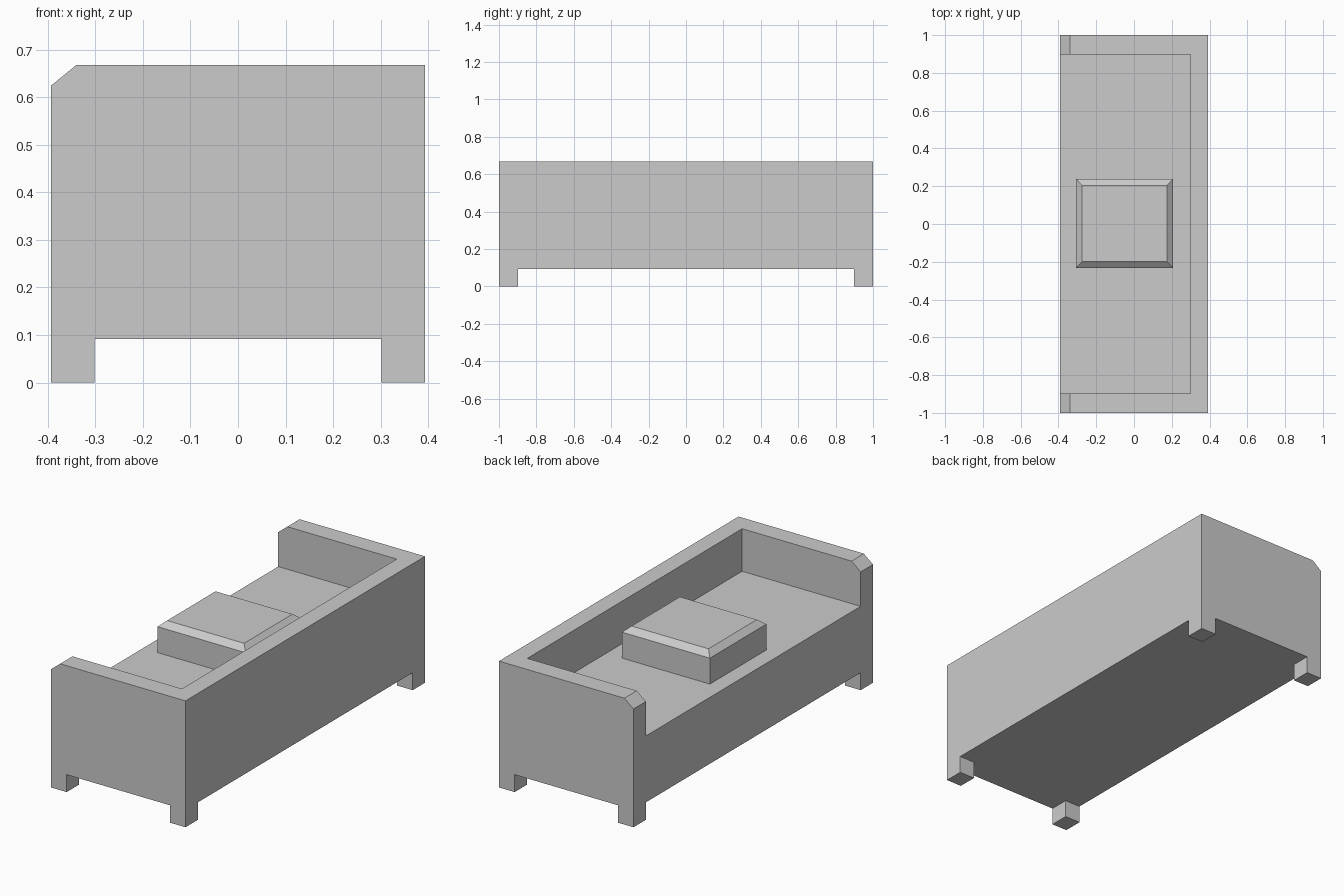
import bpy, bmesh

if "Cube" in bpy.data.objects:
    bpy.data.objects.remove(bpy.data.objects["Cube"])

HX, HY, TOP = 0.393, 1.0, 0.668      # overall half width, half length, height
LEG_H, SEAT_Z = 0.092, 0.443


def make_object(name, bm):
    bmesh.ops.recalc_face_normals(bm, faces=bm.faces)
    mesh = bpy.data.meshes.new(name)
    bm.to_mesh(mesh)
    bm.free()
    obj = bpy.data.objects.new(name, mesh)
    bpy.context.collection.objects.link(obj)
    return obj


def loft(name, rings):
    """Skin a closed solid through rings of matching points."""
    bm = bmesh.new()
    loops = [[bm.verts.new(p) for p in ring] for ring in rings]
    n = len(loops[0])
    for a, b in zip(loops, loops[1:]):
        for i in range(n):
            j = (i + 1) % n
            bm.faces.new((a[i], a[j], b[j], b[i]))
    bm.faces.new(loops[0])
    bm.faces.new(loops[-1])
    return make_object(name, bm)


def rect(x0, x1, y0, y1, z):
    return [(x0, y0, z), (x1, y0, z), (x1, y1, z), (x0, y1, z)]


def box(name, x0, x1, y0, y1, z0, z1):
    return loft(name, [rect(x0, x1, y0, y1, z0), rect(x0, x1, y0, y1, z1)])


def cut(obj, cutter):
    cutter.hide_render = True
    mod = obj.modifiers.new("cut", 'BOOLEAN')
    mod.operation, mod.solver, mod.object = 'DIFFERENCE', 'EXACT', cutter
    bpy.context.view_layer.objects.active = obj
    bpy.ops.object.modifier_apply(modifier=mod.name)
    bpy.data.objects.remove(cutter)


# Sofa body: end profile with sloped front corner, run along the length
profile = [(-HX, 0), (HX, 0), (HX, TOP), (-0.34, TOP), (-HX, 0.625)]
frame = loft("sofa_frame", [[(x, y, z) for x, z in profile] for y in (-HY, HY)])

# Seat well between the arms, open at the front
cut(frame, box("seat_well", -0.6, 0.30, -0.897, 0.897, SEAT_Z, 1.0))

# Crossing gaps under the body leave four corner legs
cut(frame, box("leg_gap_long", -0.6, 0.6, -0.897, 0.897, -0.2, LEG_H))
cut(frame, box("leg_gap_wide", -0.302, 0.302, -1.2, 1.2, -0.2, LEG_H))

# Loose cushion with bevelled top edges
loft("cushion", [rect(-0.307, 0.207, -0.233, 0.239, SEAT_Z),
                 rect(-0.307, 0.207, -0.233, 0.239, 0.58),
                 rect(-0.275, 0.175, -0.199, 0.205, 0.608)])
